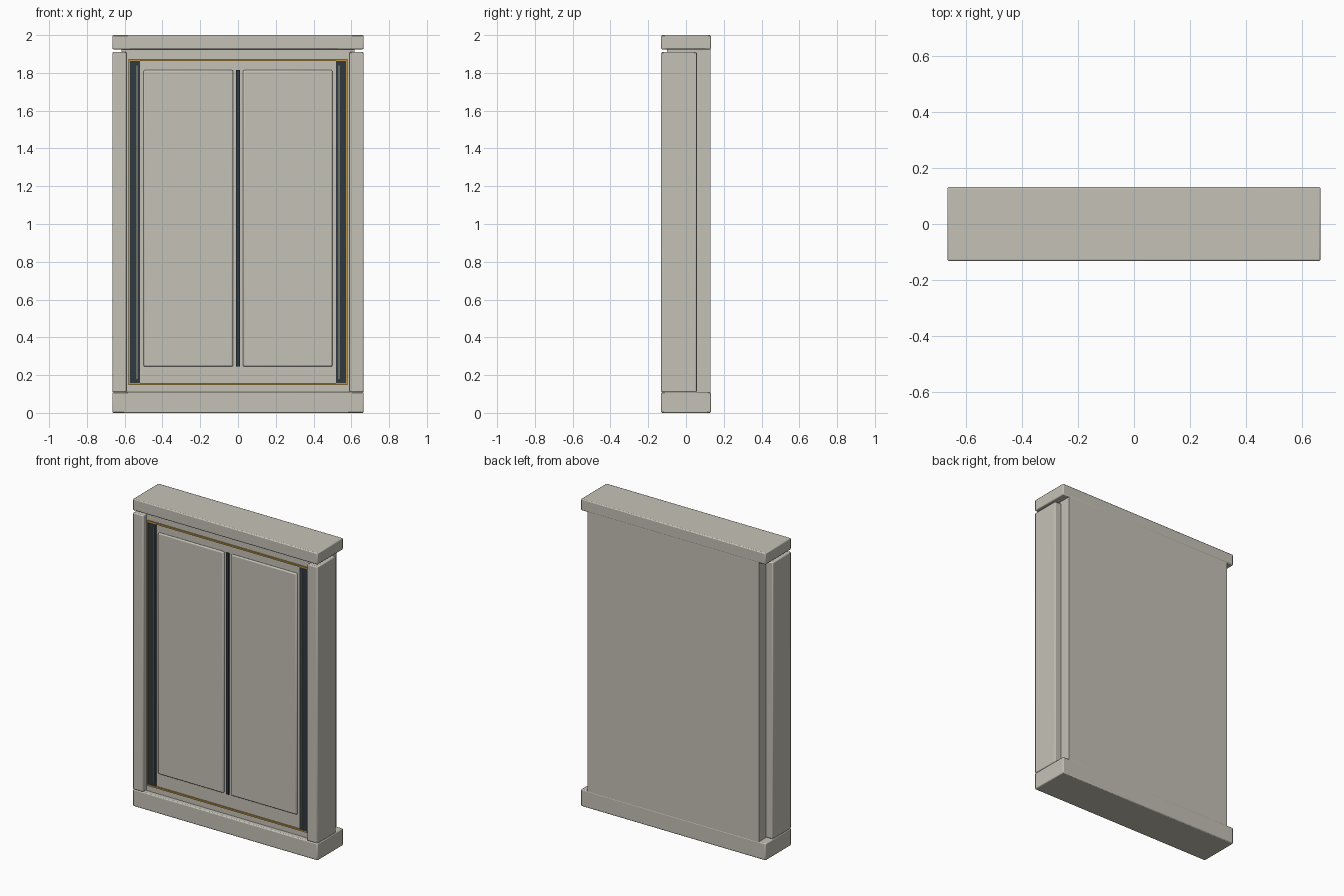
import bpy

if "Cube" in bpy.data.objects:
    bpy.data.objects.remove(bpy.data.objects["Cube"])


def material(name, rgb):
    m = bpy.data.materials.new(name)
    m.diffuse_color = (*rgb, 1)
    m.use_nodes = True
    m.node_tree.nodes["Principled BSDF"].inputs["Base Color"].default_value = m.diffuse_color
    return m


stone = material("warm_grey", (0.56, 0.54, 0.47))
dark = material("dark_metal", (0.03, 0.04, 0.05))
gold = material("gold", (0.50, 0.30, 0.06))
line = material("tan_line", (0.40, 0.37, 0.28))


def box(name, x, y, z, mat, bevel=0.0):
    """Box from (min, max) ranges, with an optional rounded edge."""
    spans = (x, y, z)
    bpy.ops.mesh.primitive_cube_add(size=1, location=[(a + b) / 2 for a, b in spans])
    o = bpy.context.object
    o.name = name
    o.scale = [b - a for a, b in spans]
    bpy.ops.object.transform_apply(location=False, rotation=False, scale=True)
    o.data.materials.append(mat)
    if bevel:
        mod = o.modifiers.new("bevel", 'BEVEL')
        mod.width = bevel
        mod.segments = 2
        bpy.ops.object.shade_smooth_by_angle()
    return o


def pair(name, x, y, z, mat, bevel=0.0):
    """Left and right copies mirrored across x = 0."""
    box(name + "_right", x, y, z, mat, bevel)
    box(name + "_left", (-x[1], -x[0]), y, z, mat, bevel)


# Stone surround: plinth, lintel, posts and the solid core behind them
box("plinth", (-0.665, 0.665), (-0.132, 0.132), (0, 0.11), stone, 0.006)
box("lintel", (-0.665, 0.665), (-0.132, 0.132), (1.925, 2.0), stone, 0.006)
pair("post", (0.59, 0.665), (-0.132, 0.057), (0.11, 1.91), stone, 0.006)
box("core", (-0.617, 0.617), (-0.10, 0.131), (0.10, 1.93), stone)

# Gold trim outlining the doorway
pair("gold_side_trim", (0.571, 0.579), (-0.108, -0.095), (0.147, 1.873), gold)
for name, z in (("gold_bottom_trim", 0.147), ("gold_top_trim", 1.863)):
    box(name, (-0.579, 0.579), (-0.108, -0.095), (z, z + 0.010), gold)

# Dark guide rails with a thin pale line in each
pair("guide_rail", (0.518, 0.571), (-0.105, -0.095), (0.157, 1.862), dark)
pair("guide_line", (0.532, 0.538), (-0.108, -0.10), (0.18, 1.84), line)

# Two raised door panels and the dark centre seam
pair("door_panel", (0.026, 0.50), (-0.112, -0.095), (0.245, 1.815), stone, 0.008)
box("centre_seam", (-0.01, 0.01), (-0.110, -0.095), (0.245, 1.815), dark)
